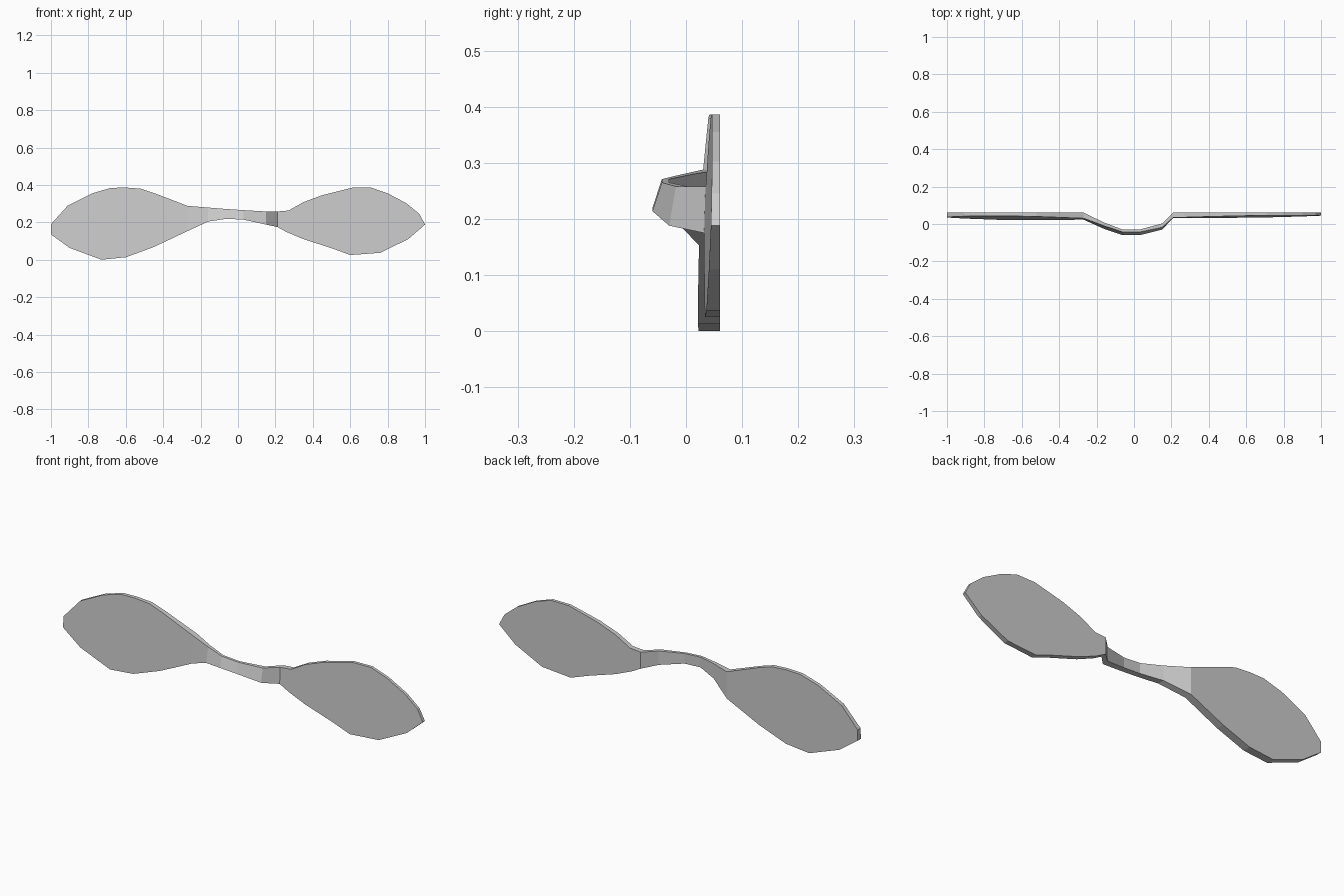
import bpy

if "Cube" in bpy.data.objects:
    bpy.data.objects.remove(bpy.data.objects["Cube"])

grey = bpy.data.materials.new("plain grey")
grey.diffuse_color = (0.6, 0.6, 0.6, 1)
grey.use_nodes = True
grey.node_tree.nodes["Principled BSDF"].inputs["Base Color"].default_value = grey.diffuse_color

BACK = 0.061  # flat rear plane shared by both blades


def add_mesh(name, verts, faces):
    mesh = bpy.data.meshes.new(name)
    mesh.from_pydata(verts, [], faces)
    mesh.materials.append(grey)
    obj = bpy.data.objects.new(name, mesh)
    bpy.context.collection.objects.link(obj)


def blade(name, outline, front_y):
    """Clockwise outline (from the front) with a tilted front face; the closing edge meets the bridge."""
    n = len(outline)
    verts = [(x, front_y(x, z), z) for x, z in outline]
    verts += [(x, BACK, z) for x, z in outline]
    faces = [tuple(reversed(range(n))), tuple(range(n, 2 * n))]
    faces += [(i, i + 1, n + i + 1, n + i) for i in range(n - 1)]
    add_mesh(name, verts, faces)


def left_front(x, z):
    return 0.023 + (-0.27 - x) * 0.017 + (z - 0.15) * 0.055


def right_front(x, z):
    return 0.033 + (x - 0.21) * 0.015 + (z - 0.2) * 0.03


# Left blade, starting at the lower bridge corner
blade("left_blade", [
    (-0.27, 0.153), (-0.45, 0.068), (-0.60, 0.013), (-0.73, 0.0), (-0.90, 0.063),
    (-1.0, 0.135), (-1.0, 0.19), (-0.91, 0.29), (-0.78, 0.355), (-0.68, 0.384),
    (-0.60, 0.386), (-0.52, 0.38), (-0.45, 0.357), (-0.27, 0.288)], left_front)

# Right blade, starting at the upper bridge corner
blade("right_blade", [
    (0.21, 0.258), (0.27, 0.263), (0.35, 0.308), (0.45, 0.345), (0.61, 0.385),
    (0.71, 0.386), (0.80, 0.355), (0.90, 0.302), (0.97, 0.245), (1.0, 0.188),
    (0.91, 0.11), (0.76, 0.037), (0.60, 0.025), (0.505, 0.06), (0.35, 0.11),
    (0.26, 0.148), (0.21, 0.175)], right_front)

# Curved bridge: x, front y at bottom, front y at top, back y, bottom z, top z
stations = [
    (-0.27, left_front(-0.27, 0.153), left_front(-0.27, 0.288), BACK, 0.153, 0.288),
    (-0.16, -0.026, -0.010, 0.008, 0.204, 0.279),
    (-0.06, -0.060, -0.043, -0.030, 0.219, 0.271),
    (0.03, -0.060, -0.043, -0.030, 0.214, 0.265),
    (0.15, -0.030, -0.018, 0.003, 0.188, 0.258),
    (0.21, right_front(0.21, 0.175), right_front(0.21, 0.258), BACK, 0.175, 0.258),
]
verts, faces = [], []
for x, fb, ft, back, zb, zt in stations:
    verts += [(x, fb, zb), (x, ft, zt), (x, back, zt), (x, back, zb)]
for s in range(len(stations) - 1):
    for k in range(4):
        a, b = 4 * s + k, 4 * s + (k + 1) % 4
        faces.append((a, a + 4, b + 4, b))
add_mesh("bridge", verts, faces)
